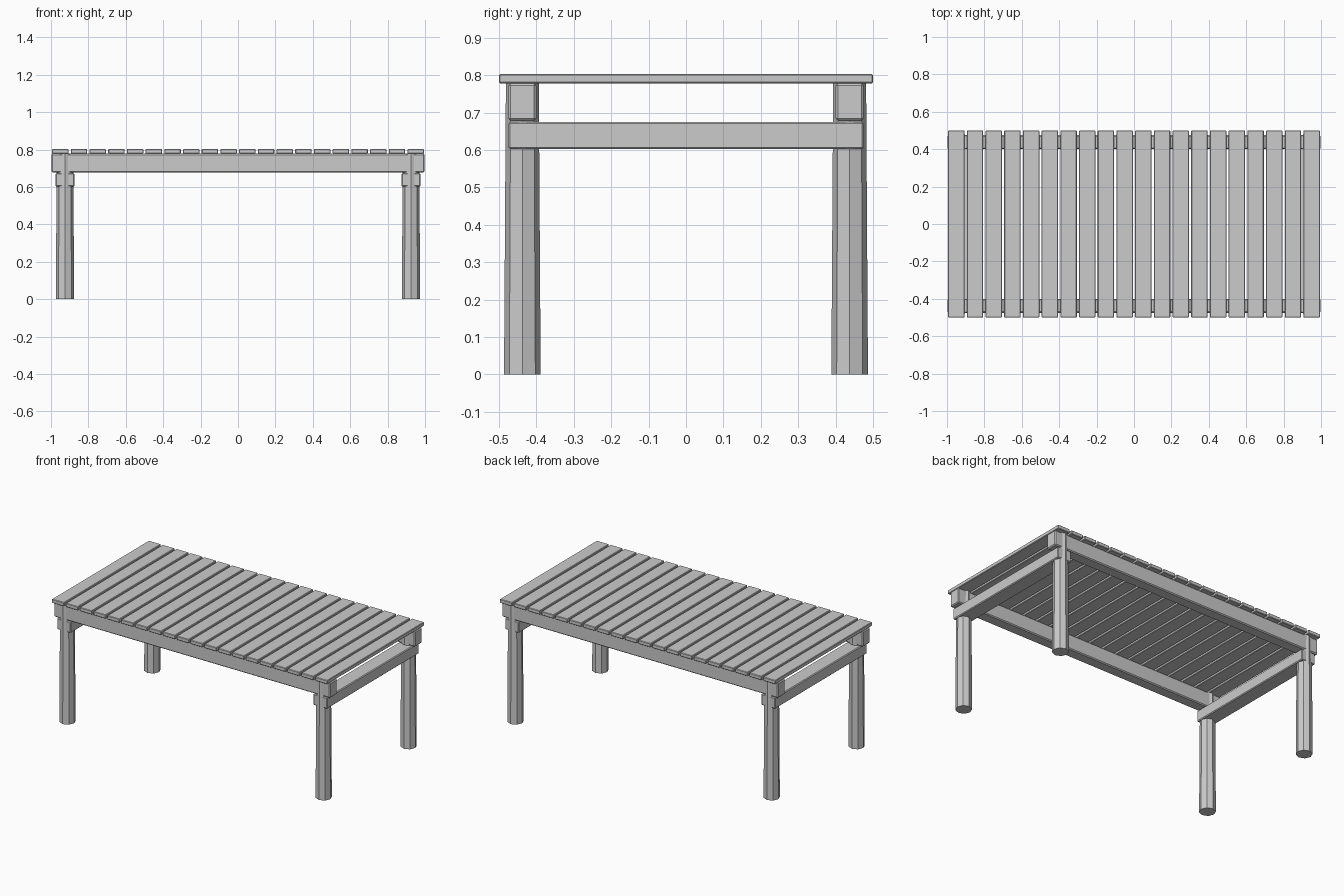
import bpy

if "Cube" in bpy.data.objects:
    bpy.data.objects.remove(bpy.data.objects["Cube"])

def box(name, x0, x1, y0, y1, z0, z1, bevel):
    bpy.ops.mesh.primitive_cube_add(size=1, location=((x0+x1)/2, (y0+y1)/2, (z0+z1)/2))
    o = bpy.context.object
    o.name = name
    o.scale = (x1-x0, y1-y0, z1-z0)
    bpy.ops.object.transform_apply(location=False, rotation=False, scale=True)
    m = o.modifiers.new("Bevel", 'BEVEL')
    m.width = bevel
    m.segments = 1
    return o

# table top slats
for i in range(20):
    c = -0.95 + 0.1*i
    box(f"slat_{i+1}", c-0.044, c+0.044, -0.5, 0.5, 0.778, 0.803, 0.003)

# long rails under the slats
for side, y in (("front", -0.4375), ("back", 0.4375)):
    box(f"{side}_rail", -0.997, 0.997, y-0.0375, y+0.0375, 0.678, 0.778, 0.006)

# cross beams at each end
for side, x in (("left", -0.925), ("right", 0.925)):
    box(f"{side}_cross_beam", x-0.05, x+0.05, -0.475, 0.475, 0.602, 0.675, 0.005)

# tapered octagonal legs
for side, x in (("left", -0.925), ("right", 0.925)):
    for end, y in (("front", -0.4375), ("back", 0.4375)):
        bpy.ops.mesh.primitive_cone_add(vertices=8, radius1=0.049, radius2=0.044,
                                        depth=0.78, location=(x, y, 0.39))
        bpy.context.object.name = f"{end}_{side}_leg"
